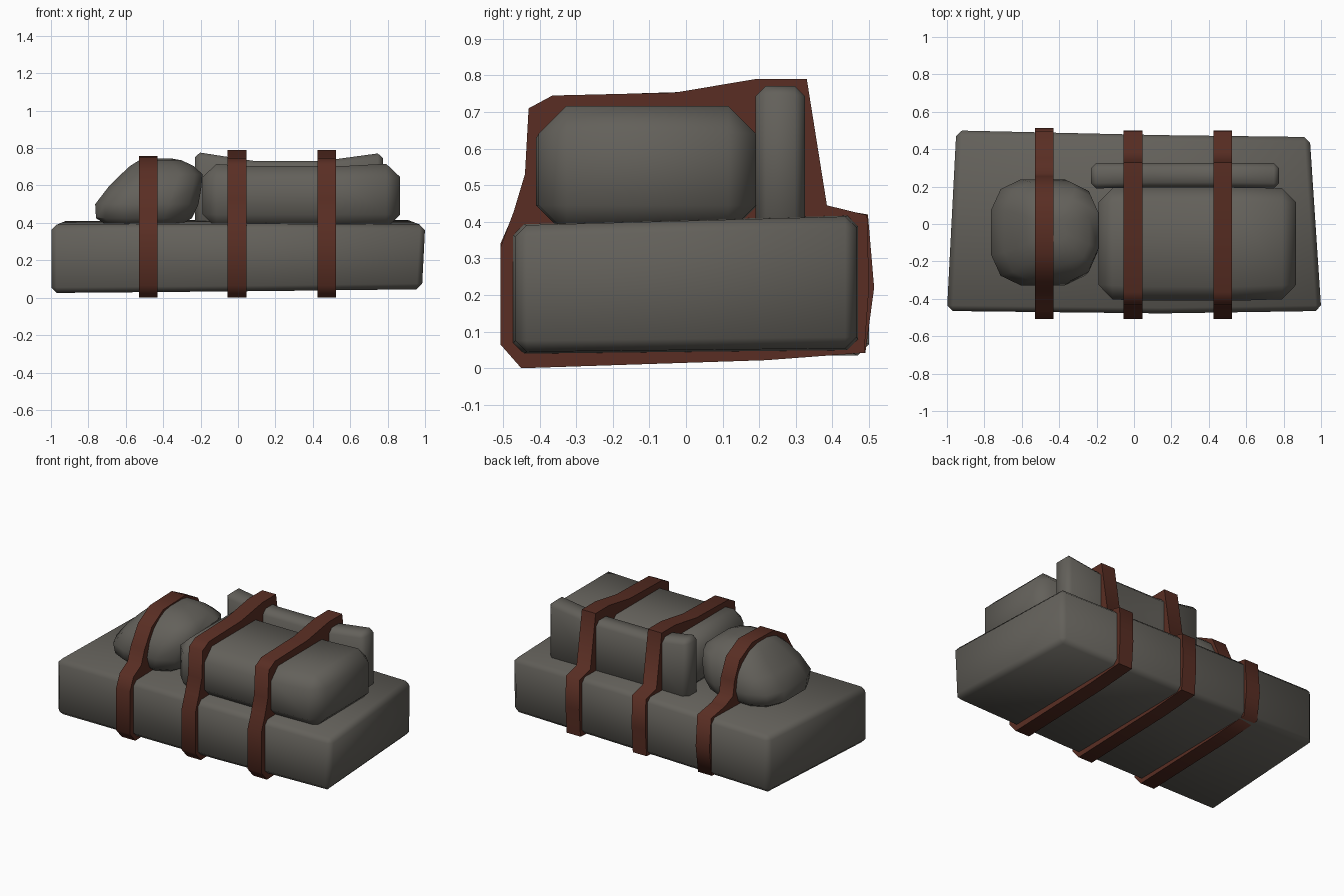
import bpy, bmesh, math

if "Cube" in bpy.data.objects:
    bpy.data.objects.remove(bpy.data.objects["Cube"])


def material(name, color):
    m = bpy.data.materials.new(name)
    m.diffuse_color = (*color, 1)
    m.use_nodes = True
    m.node_tree.nodes["Principled BSDF"].inputs["Base Color"].default_value = m.diffuse_color
    return m


canvas = material("dark_canvas", (0.125, 0.118, 0.103))
leather = material("leather", (0.10, 0.027, 0.017))


def loft(name, rings, bevel=0.0, mat=canvas, angle=50):
    """Skin a sequence of equal-length point rings and cap both ends."""
    bm = bmesh.new()
    vs = [[bm.verts.new(p) for p in r] for r in rings]
    n = len(vs[0])
    for a, b in zip(vs, vs[1:]):
        for j in range(n):
            k = (j + 1) % n
            bm.faces.new((a[j], a[k], b[k], b[j]))
    bm.faces.new(vs[0])
    bm.faces.new(vs[-1])
    bmesh.ops.recalc_face_normals(bm, faces=bm.faces)
    if bevel:
        edges = [e for e in bm.edges if e.calc_face_angle(0) > 0.6]
        bmesh.ops.bevel(bm, geom=edges, offset=bevel, segments=1,
                        profile=0.5, affect='EDGES')
    mesh = bpy.data.meshes.new(name)
    bm.to_mesh(mesh)
    bm.free()
    mesh.materials.append(mat)
    obj = bpy.data.objects.new(name, mesh)
    bpy.context.collection.objects.link(obj)
    bpy.ops.object.select_all(action='DESELECT')
    obj.select_set(True)
    bpy.context.view_layer.objects.active = obj
    bpy.ops.object.shade_smooth_by_angle(angle=math.radians(angle))


def block(name, sections, bevel):
    """Soft box from cross-sections (x, y0, y1, z0, z1)."""
    loft(name, [[(x, y0, z0), (x, y1, z0), (x, y1, z1), (x, y0, z1)]
                for x, y0, y1, z0, z1 in sections], bevel)


# Large slightly skewed bottom case
loft("base_case", [
    [(-1, -.465, .025), (-.95, .50, .035), (-.95, .50, .41), (-1, -.465, .39)],
    [(.15, -.478, .035), (.15, .475, .045), (.15, .475, .42), (.15, -.478, .395)],
    [(.985, -.465, .045), (.935, .465, .055), (.94, .465, .415), (1.003, -.465, .39)],
], 0.03)

# Soft bundle and upright board, both sagging between the straps
block("soft_bundle", [(-.19, -.40, .19, .37, .72), (.05, -.41, .195, .37, .703),
                      (.55, -.41, .195, .37, .703), (.867, -.40, .19, .37, .72)], 0.075)
block("upright_board", [(-.23, .19, .325, .38, .78), (.08, .195, .325, .38, .732),
                        (.46, .195, .325, .38, .732), (.775, .19, .325, .38, .775)], 0.028)

# Lumpy sack: rounded-square rings (z, x0, x1, y0, y1)
levels = [(.385, -.70, -.31, -.26, .17), (.425, -.765, -.24, -.31, .22),
          (.50, -.77, -.205, -.335, .245), (.59, -.70, -.19, -.31, .23),
          (.66, -.63, -.185, -.265, .195), (.705, -.58, -.235, -.21, .14),
          (.735, -.53, -.30, -.15, .09), (.745, -.48, -.36, -.09, .03)]
rings = []
for z, x0, x1, y0, y1 in levels:
    ring = []
    for i in range(12):
        a = 2 * math.pi * (i + 0.5) / 12
        c, s = [math.copysign(abs(v) ** 0.65, v) for v in (math.cos(a), math.sin(a))]
        ring.append(((x0 + x1) / 2 + c * (x1 - x0) / 2,
                     (y0 + y1) / 2 + s * (y1 - y0) / 2, z))
    rings.append(ring)
loft("sack", rings)


# Straps: (y, z) outline extruded across the width, filling gaps to the load
def strap(name, x, outline, width=0.1):
    loft(name, [[(x + d, y, z) for y, z in outline] for d in (-width / 2, width / 2)],
         mat=leather, angle=80)


bundle_loop = [(-.45, .0), (-.507, .065), (-.507, .33), (-.47, .43), (-.44, .53),
               (-.43, .71), (-.365, .745), (-.03, .753), (.19, .79), (.33, .79),
               (.385, .445), (.495, .418), (.50, .22), (.487, .042), (.22, .022)]
sack_loop = [(-.45, .0), (-.507, .065), (-.507, .34), (-.47, .425), (-.39, .47),
             (-.355, .56), (-.28, .68), (-.16, .75), (.07, .757), (.20, .69),
             (.255, .57), (.27, .48), (.35, .445), (.497, .42), (.514, .22),
             (.49, .042), (.20, .022)]
strap("sack_strap", -.48, sack_loop)
strap("bundle_strap_left", -.005, bundle_loop)
strap("bundle_strap_right", .475, bundle_loop)
